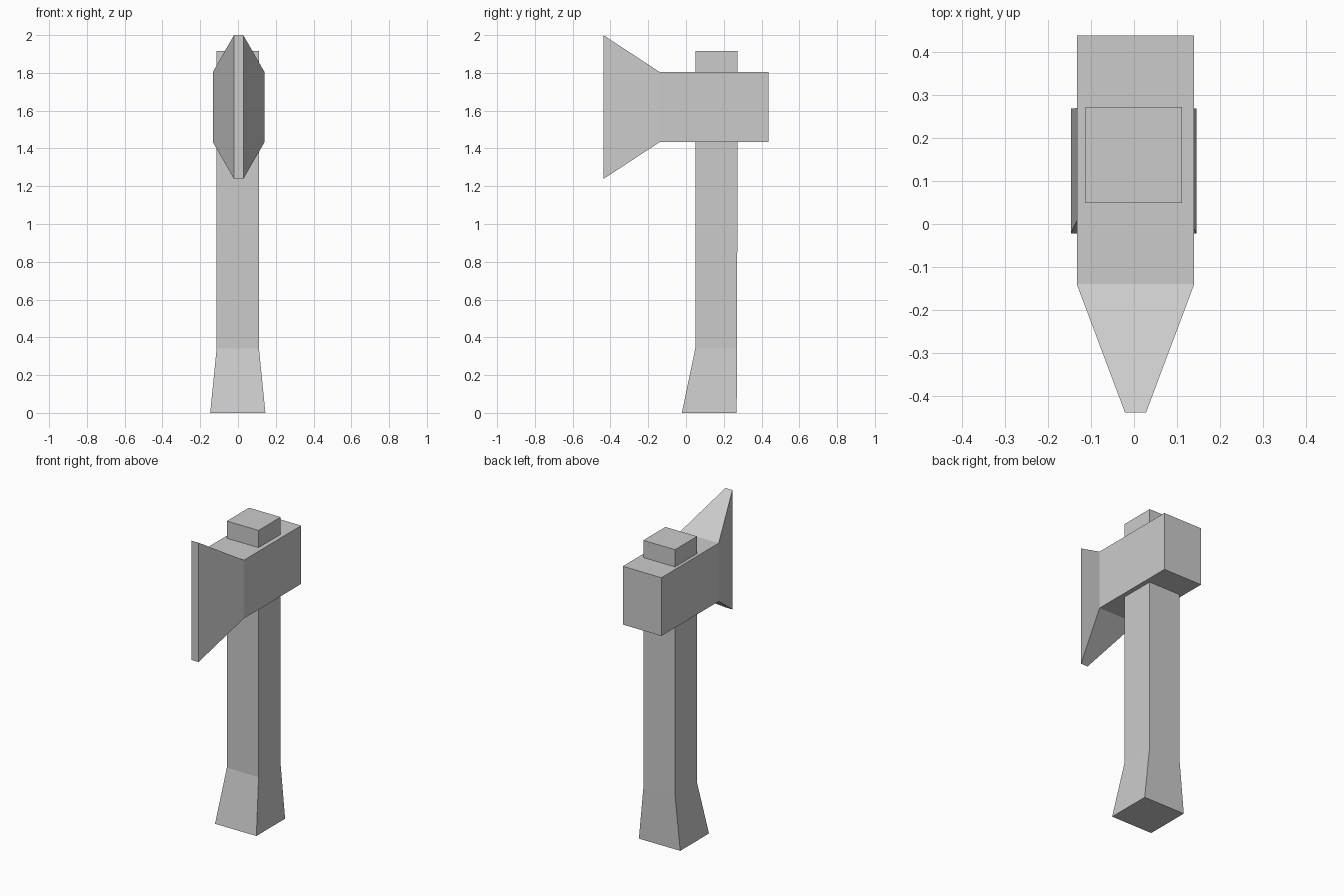
import bpy
import bmesh

if "Cube" in bpy.data.objects:
    bpy.data.objects.remove(bpy.data.objects["Cube"])


def loft(name, rings):
    """Build a capped solid through a series of four-cornered rings."""
    bm = bmesh.new()
    loops = [[bm.verts.new(p) for p in ring] for ring in rings]
    for a, b in zip(loops, loops[1:]):
        for i in range(4):
            j = (i + 1) % 4
            bm.faces.new((a[i], a[j], b[j], b[i]))
    bm.faces.new(loops[0])
    bm.faces.new(loops[-1])
    bmesh.ops.recalc_face_normals(bm, faces=bm.faces)
    mesh = bpy.data.meshes.new(name)
    bm.to_mesh(mesh)
    bm.free()
    obj = bpy.data.objects.new(name, mesh)
    bpy.context.collection.objects.link(obj)
    return obj


def ring_z(z, x0, x1, y0, y1):
    return [(x0, y0, z), (x1, y0, z), (x1, y1, z), (x0, y1, z)]


def ring_y(y, x0, x1, z0, z1):
    return [(x0, y, z0), (x1, y, z0), (x1, y, z1), (x0, y, z1)]


# Handle: flared foot, straight shaft that pokes out above the head
loft("handle", [
    ring_z(0.0, -0.147, 0.145, -0.022, 0.268),
    ring_z(0.34, -0.113, 0.111, 0.049, 0.271),
    ring_z(1.915, -0.113, 0.111, 0.049, 0.272),
])

# Axe head: square block that thins and spreads to the cutting edge
loft("axe_head", [
    ring_y(0.438, -0.133, 0.14, 1.433, 1.805),
    ring_y(-0.14, -0.133, 0.14, 1.433, 1.805),
    ring_y(-0.438, -0.021, 0.028, 1.238, 2.0),
])
